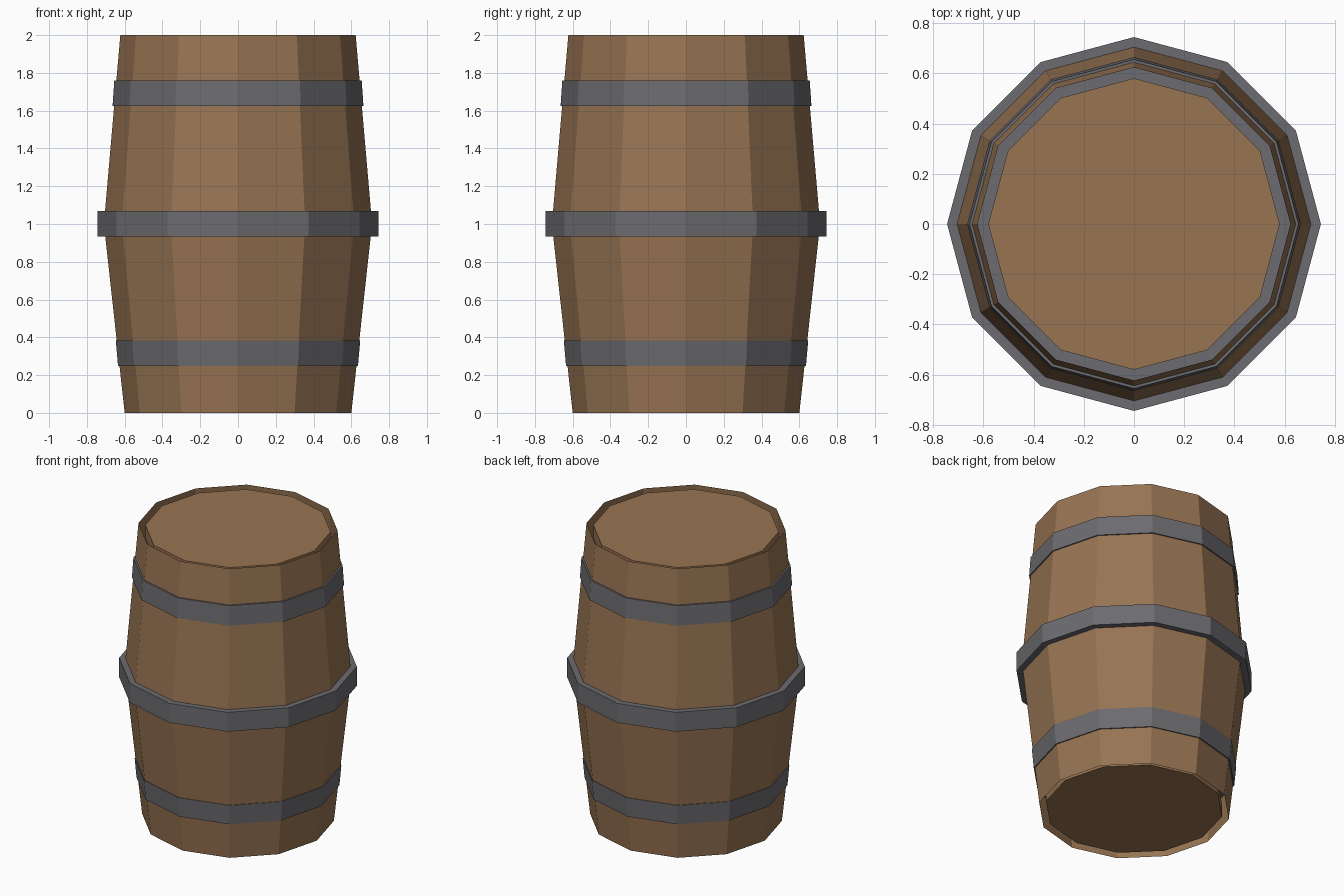
import bpy
import math

if "Cube" in bpy.data.objects:
    bpy.data.objects.remove(bpy.data.objects["Cube"])

SIDES = 12


def material(name, color):
    m = bpy.data.materials.new(name)
    m.diffuse_color = (*color, 1.0)
    m.use_nodes = True
    m.node_tree.nodes["Principled BSDF"].inputs["Base Color"].default_value = m.diffuse_color
    return m


wood = material("brown wood", (0.315, 0.176, 0.086))
iron = material("grey iron", (0.150, 0.147, 0.160))


def lathe(name, profile, mat, closed=False, caps=False):
    """Spin (radius, z) points round the z axis with flat sides."""
    n = len(profile)
    verts = [(r * math.cos(2 * math.pi * i / SIDES), r * math.sin(2 * math.pi * i / SIDES), z)
             for r, z in profile for i in range(SIDES)]
    faces = []
    for k in range(n if closed else n - 1):
        a, b = k * SIDES, ((k + 1) % n) * SIDES
        for i in range(SIDES):
            j = (i + 1) % SIDES
            faces.append((a + i, a + j, b + j, b + i))
    if caps:
        faces.append(tuple(reversed(range(SIDES))))
        faces.append(tuple(range((n - 1) * SIDES, n * SIDES)))
    mesh = bpy.data.meshes.new(name)
    mesh.from_pydata(verts, [], faces)
    mesh.materials.append(mat)
    obj = bpy.data.objects.new(name, mesh)
    bpy.context.collection.objects.link(obj)
    return obj


# Bulging stave wall, open at both ends
lathe("barrel_staves", [(0.60, 0.0), (0.71, 1.0), (0.623, 2.0)], wood)

# Slightly sunk end boards, with a narrow gap to the wall
lathe("top_lid", [(0.58, 1.90), (0.58, 1.988)], wood, caps=True)
lathe("bottom_lid", [(0.557, 0.015), (0.557, 0.10)], wood, caps=True)

# Iron hoops: bottom z, top z, bottom radius, top radius
hoops = {
    "lower_hoop": (0.247, 0.382, 0.635, 0.647),
    "middle_hoop": (0.935, 1.068, 0.744, 0.744),
    "upper_hoop": (1.626, 1.76, 0.664, 0.655),
}
for name, (z0, z1, r0, r1) in hoops.items():
    lathe(name, [(0.54, z0), (r0, z0), (r1, z1), (0.54, z1)], iron, closed=True)
